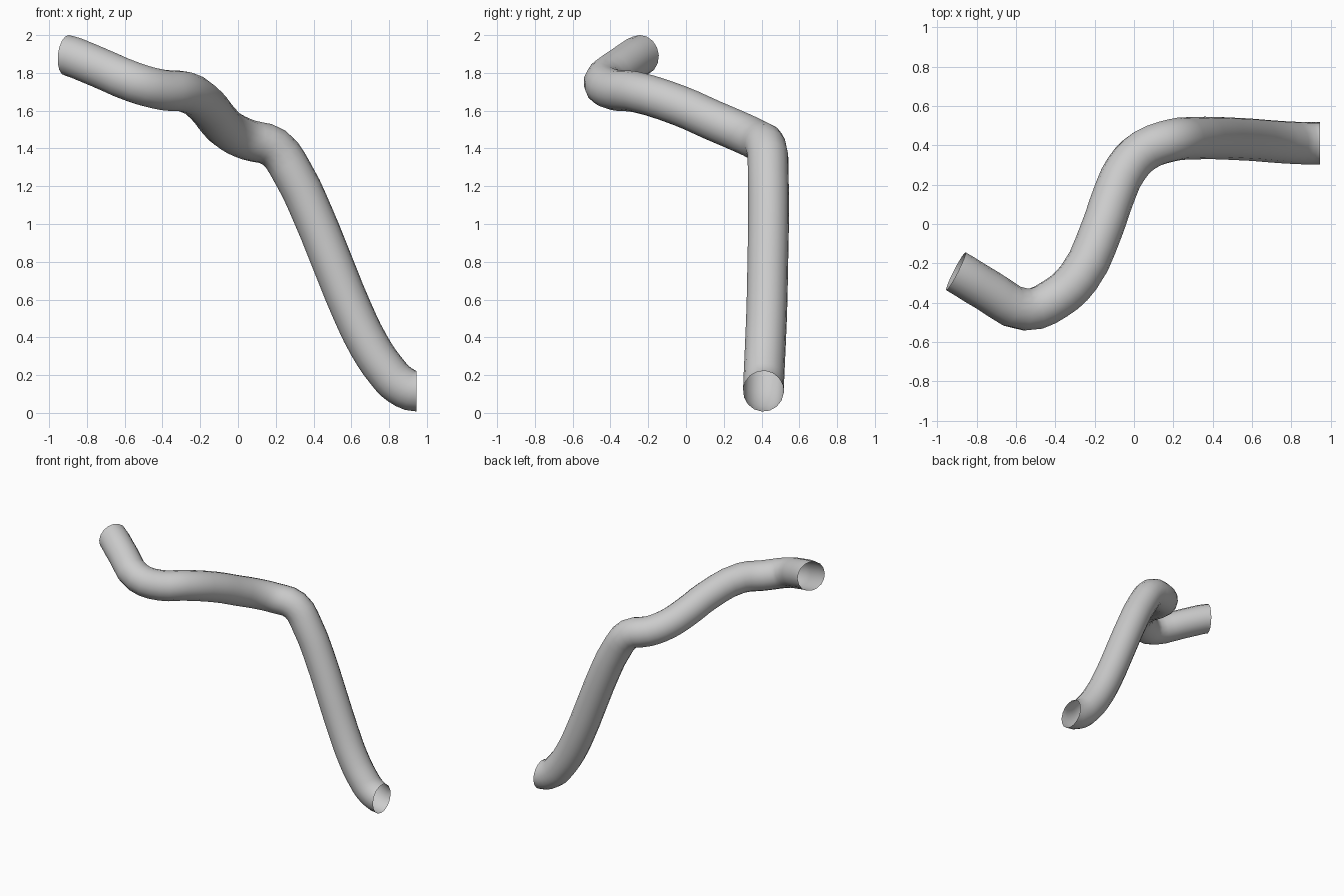
import bpy
from mathutils import Vector

cube = bpy.data.objects.get("Cube")
if cube:
    bpy.data.objects.remove(cube, do_unlink=True)

RADIUS = 0.108

# Plain grey material
grey = bpy.data.materials.new("light_grey")
grey.use_nodes = True
colour = (0.6, 0.6, 0.6, 1)
grey.diffuse_color = colour
grey.node_tree.nodes["Principled BSDF"].inputs["Base Color"].default_value = colour

# Centre line of the pipe, from the high end to the low end
path = [
    (-0.905, -0.24, 1.893), (-0.74, -0.34, 1.83), (-0.55, -0.435, 1.75),
    (-0.4, -0.38, 1.71), (-0.28, -0.27, 1.70), (-0.165, -0.03, 1.625),
    (-0.105, 0.14, 1.55), (-0.04, 0.28, 1.49), (0.055, 0.375, 1.445),
    (0.19, 0.425, 1.405), (0.295, 0.435, 1.26), (0.4, 0.437, 1.04),
    (0.5, 0.433, 0.795), (0.598, 0.428, 0.555), (0.695, 0.42, 0.355),
    (0.785, 0.414, 0.222), (0.855, 0.411, 0.15), (0.945, 0.41, 0.115),
]

# Open round pipe swept along the centre line
curve = bpy.data.curves.new("pipe", "CURVE")
curve.dimensions = "3D"
curve.bevel_depth = RADIUS
curve.bevel_resolution = 6
curve.resolution_u = 3
curve.use_fill_caps = False
spline = curve.splines.new("BEZIER")
spline.bezier_points.add(len(path) - 1)
for point, co in zip(spline.bezier_points, path):
    point.co = co
    point.handle_left_type = point.handle_right_type = "AUTO"

# Square the two mouths to their end directions
for index, direction in ((0, (0.88, -0.45, -0.1)), (-1, (1, 0, 0))):
    point = spline.bezier_points[index]
    point.handle_left_type = point.handle_right_type = "FREE"
    step = Vector(direction).normalized() * 0.035
    point.handle_left = point.co - step
    point.handle_right = point.co + step

pipe = bpy.data.objects.new("pipe", curve)
bpy.context.collection.objects.link(pipe)
curve.materials.append(grey)

# Turn the sweep into a smooth mesh
bpy.context.view_layer.objects.active = pipe
pipe.select_set(True)
bpy.ops.object.convert(target="MESH")
pipe = bpy.context.object
bpy.ops.object.shade_smooth_by_angle()
